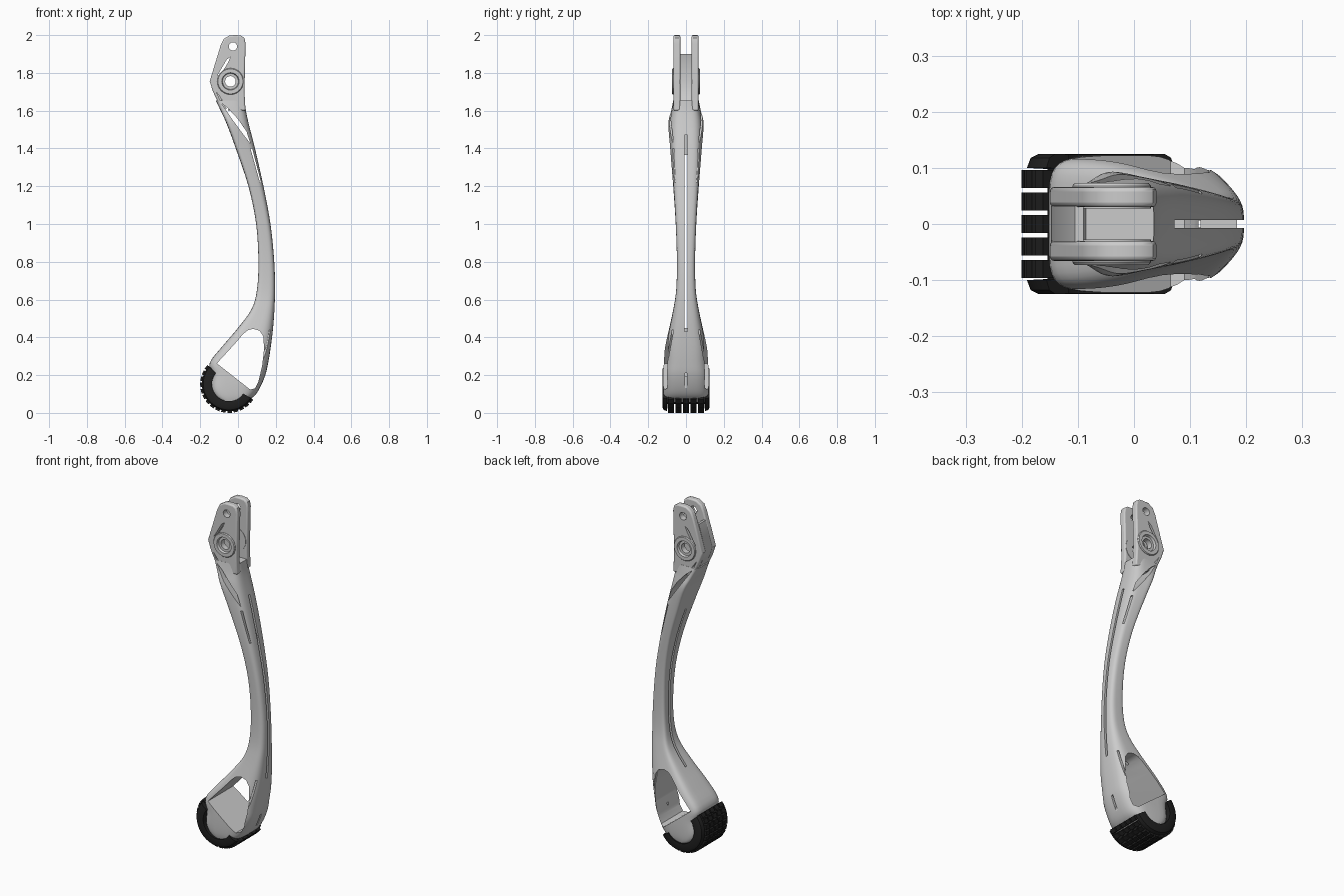
import bpy, bmesh, math
from mathutils import Matrix, Vector

if "Cube" in bpy.data.objects:
    bpy.data.objects.remove(bpy.data.objects["Cube"])


def finish(name, bm, angle=35, mat=None):
    bmesh.ops.recalc_face_normals(bm, faces=bm.faces)
    me = bpy.data.meshes.new(name)
    bm.to_mesh(me)
    bm.free()
    ob = bpy.data.objects.new(name, me)
    bpy.context.collection.objects.link(ob)
    if mat:
        me.materials.append(mat)
    smooth(ob, angle)
    return ob


def activate(ob):
    bpy.ops.object.select_all(action='DESELECT')
    ob.select_set(True)
    bpy.context.view_layer.objects.active = ob


def smooth(ob, angle=35):
    activate(ob)
    bpy.ops.object.shade_smooth_by_angle(angle=math.radians(angle))


def prism(name, pts, y0, y1):
    """Extrude an x-z outline from y0 to y1."""
    bm = bmesh.new()
    f = bm.faces.new([bm.verts.new((x, y0, z)) for x, z in pts])
    r = bmesh.ops.extrude_face_region(bm, geom=[f])
    bmesh.ops.translate(bm, vec=(0, y1 - y0, 0),
                        verts=[v for v in r['geom'] if isinstance(v, bmesh.types.BMVert)])
    return finish(name, bm)


def box(name, centre, size, tilt=0):
    bm = bmesh.new()
    m = Matrix.Translation(centre) @ Matrix.Rotation(tilt, 4, 'X') @ Matrix.Diagonal((*size, 1))
    bmesh.ops.create_cube(bm, size=1, matrix=m)
    return finish(name, bm)


def circle(cx, cz, r, n=40):
    return [(cx + r * math.cos(2 * math.pi * i / n), cz + r * math.sin(2 * math.pi * i / n))
            for i in range(n)]


def lathe(name, prof, cx, cz, a0, a1, n, mat=None):
    """Sweep a closed (radius, y) profile around an axis along y."""
    full = a1 - a0 >= 360
    bm = bmesh.new()
    rings = []
    for i in range(n if full else n + 1):
        a = math.radians(a0 + (a1 - a0) * i / n)
        rings.append([bm.verts.new((cx + r * math.cos(a), y, cz + r * math.sin(a))) for r, y in prof])
    k = len(prof)
    pairs = list(zip(rings, rings[1:]))
    if full:
        pairs.append((rings[-1], rings[0]))
    for p, q in pairs:
        for j in range(k):
            bm.faces.new((p[j], p[(j + 1) % k], q[(j + 1) % k], q[j]))
    if not full:
        bm.faces.new(rings[0])
        bm.faces.new(rings[-1])
    return finish(name, bm, mat=mat)


def cut(ob, *cutters):
    for c in cutters:
        c.hide_render = True
        activate(ob)
        m = ob.modifiers.new('cut', 'BOOLEAN')
        m.operation, m.solver, m.object = 'DIFFERENCE', 'EXACT', c
        bpy.ops.object.modifier_apply(modifier=m.name)
        bpy.data.objects.remove(c)
    smooth(ob)


def bevel(ob, w):
    activate(ob)
    m = ob.modifiers.new('bevel', 'BEVEL')
    m.width, m.segments, m.limit_method, m.angle_limit = w, 3, 'ANGLE', math.radians(50)
    bpy.ops.object.modifier_apply(modifier=m.name)
    smooth(ob)


def spline(p0, p1, p2, p3, t):
    return (p1 * 2 + (p2 - p0) * t + (p0 * 2 - p1 * 5 + p2 * 4 - p3) * t * t
            + (p1 * 3 - p0 - p2 * 3 + p3) * t ** 3) / 2


# Leg beam stations: z, left x, right x, left half-width, right half-width
stations = [
    (.055, -.075, .03, .115, .11), (.085, -.12, .082, .12, .118), (.13, -.142, .115, .122, .122),
    (.2, -.138, .145, .122, .123), (.265, -.15, .16, .12, .118), (.35, -.085, .174, .112, .108),
    (.45, .0, .186, .09, .085), (.55, .072, .193, .068, .065), (.65, .1, .196, .052, .052),
    (.8, .108, .192, .048, .048), (1.0, .096, .172, .055, .053), (1.2, .055, .135, .07, .062),
    (1.4, -.012, .09, .088, .07), (1.53, -.06, .057, .1, .07), (1.6, -.092, .042, .082, .068),
    (1.655, -.118, .036, .068, .066)]
pts = [Vector(s) for s in stations]
pts = [pts[0]] + pts + [pts[-1]]
rows = [spline(*pts[i:i + 4], t / 4) for i in range(len(pts) - 3) for t in range(4)] + [pts[-1]]
bm = bmesh.new()
rings = []
N = 36
for z, xl, xr, wl, wr in rows:
    ring = []
    for i in range(N):
        a = 2 * math.pi * (i + .5) / N
        c, s = math.cos(a), math.sin(a)
        e = .6 if c > 0 else .35
        u = math.copysign(abs(c) ** e, c)
        w = wl + (wr - wl) * (u + 1) / 2
        ring.append(bm.verts.new(((xl + xr) / 2 + u * (xr - xl) / 2,
                                  w * math.copysign(abs(s) ** e, s), z)))
    rings.append(ring)
for p, q in zip(rings, rings[1:]):
    for j in range(N):
        bm.faces.new((p[j], p[(j + 1) % N], q[(j + 1) % N], q[j]))
bm.faces.new(rings[0])
bm.faces.new(rings[-1])
leg = finish('leg_beam', bm)

# Openings: ankle window, centre slot, strut gaps, front slits
cut(leg,
    prism('ankle_window', [(-.112, .262), (-.02, .362), (.025, .415), (.05, .437), (.08, .445), (.115, .435),
                           (.134, .405), (.138, .34), (.128, .25), (.108, .165), (.09, .13), (.065, .123)], -.3, .3),
    box('centre_slot', (.12, 0, .95), (.24, .014, 1.04)),
    prism('strut_gap', [(-.088, 1.64), (-.05, 1.61), (.0, 1.555), (.045, 1.49), (.066, 1.425),
                        (.02, 1.485), (-.035, 1.56)], -.3, .3),
    prism('thin_gap', [(.066, 1.40), (.075, 1.40), (.122, 1.22), (.116, 1.22)], -.3, .3),
    box('heel_slit', (.14, 0, .155), (.05, .012, .11)))
for s in (-1, 1):
    cut(leg, box('side_slit', (.16, s * .083, .365), (.06, .007, .15), s * .18))

# Fork arms with pin hole, bearing seat and thin gap
arm = [(-.15, 1.755), (-.092, 1.945), (-.075, 1.98), (-.045, 1.998), (-.015, 2.0), (.015, 1.998),
       (.034, 1.985), (.04, 1.955), (.034, 1.70), (.04, 1.6), (-.085, 1.6), (-.132, 1.70)]
for s, side in ((-1, 'front'), (1, 'back')):
    ob = prism('fork_arm_' + side, arm, s * .03, s * .066)
    bevel(ob, .008)
    cut(ob,
        prism('pin_hole', circle(-.027, 1.94, .022), -.3, .3),
        prism('bearing_seat', circle(-.04, 1.755, .05), -.3, .3),
        prism('arm_gap', [(-.11, 1.785), (-.06, 1.87), (-.04, 1.885), (-.055, 1.85), (-.098, 1.785)], -.3, .3),
        prism('lower_gap', [(-.115, 1.70), (-.05, 1.61), (-.058, 1.59), (-.088, 1.64)], -.3, .3))
    # Bearing ring with a recessed face
    lathe('bearing_' + side, [(.028, s * .028), (.07, s * .028), (.07, s * .068), (.066, s * .073),
                              (.046, s * .073), (.042, s * .06), (.028, s * .06)], -.04, 1.755, 0, 360, 40)

# Web joining the fork arms along the rear edge
prism('fork_web', [(-.148, 1.755), (-.105, 1.9), (-.09, 1.9), (-.125, 1.755), (-.08, 1.64), (-.06, 1.61),
                   (-.09, 1.61), (-.13, 1.70)], -.032, .032)

# Rubber foot: curved sole with side rims
rubber = bpy.data.materials.new('black_rubber')
rubber.diffuse_color = (.015, .015, .015, 1)
rubber.use_nodes = True
rubber.node_tree.nodes["Principled BSDF"].inputs["Base Color"].default_value = rubber.diffuse_color
half = [(.09, .124), (.122, .125), (.136, .118), (.143, .1), (.106, .098)]
prof = half + [(r, -y) for r, y in reversed(half)]
CX, CZ = -.048, .152
lathe('rubber_sole', prof, CX, CZ, 139, 327, 36, rubber)

# Tread blocks in five columns around the sole
bm = bmesh.new()
for i in range(15):
    a = math.radians(143 + i * 180 / 14)
    for k in range(-2, 3):
        m = (Matrix.Translation((CX, k * .04, CZ)) @ Matrix.Rotation(-a, 4, 'Y')
             @ Matrix.Translation((.127, 0, 0)) @ Matrix.Diagonal((.05, .032, .024, 1)))
        bmesh.ops.create_cube(bm, size=1, matrix=m)
finish('tread_blocks', bm, mat=rubber)
